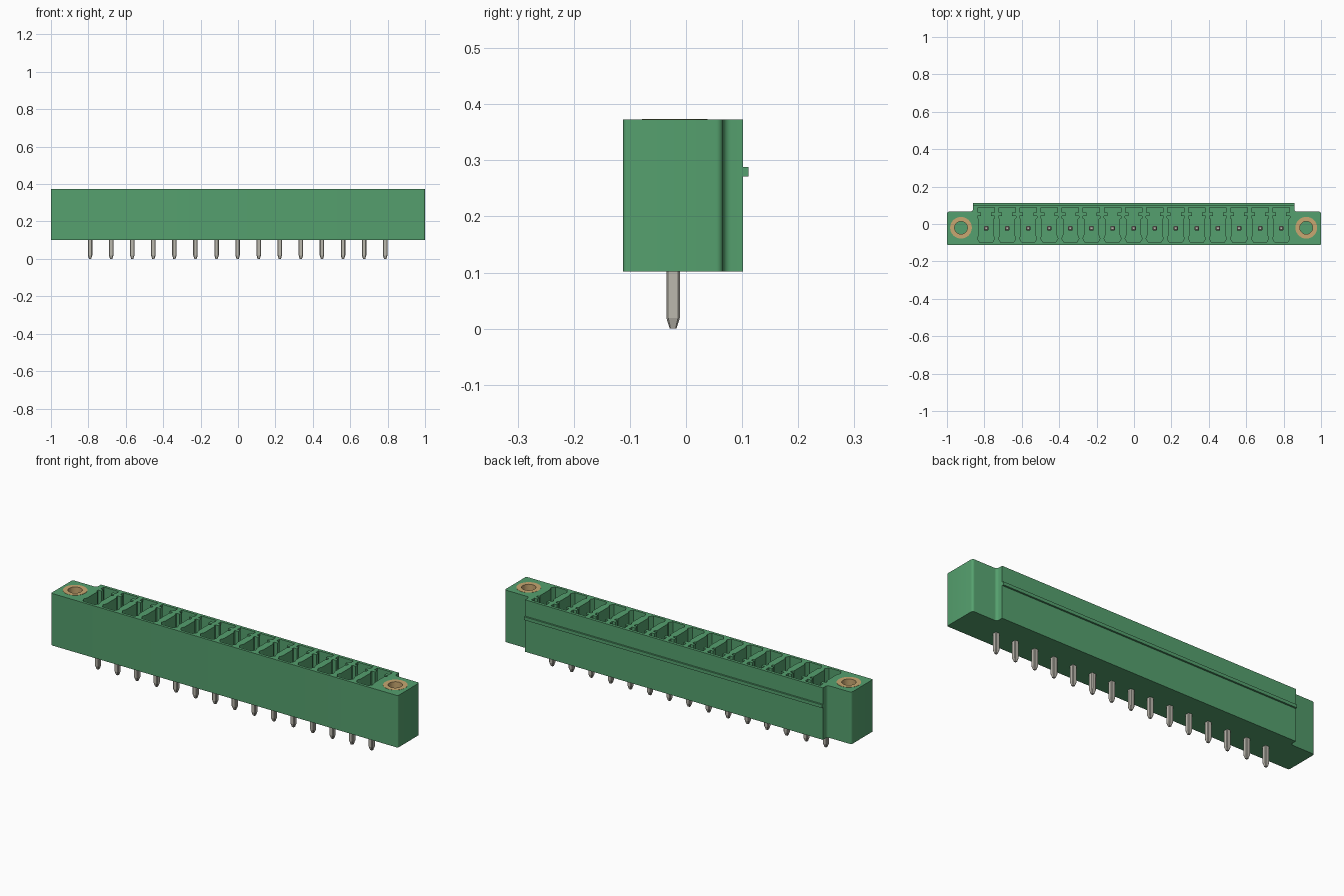
import bpy, bmesh, math

cube = bpy.data.objects.get("Cube")
if cube:
    bpy.data.objects.remove(cube, do_unlink=True)


def material(name, rgb):
    m = bpy.data.materials.new(name)
    m.use_nodes = True
    m.diffuse_color = (*rgb, 1)
    bsdf = next(n for n in m.node_tree.nodes if n.type == 'BSDF_PRINCIPLED')
    bsdf.inputs["Base Color"].default_value = (*rgb, 1)
    return m


GREEN = material("green plastic", (0.091, 0.352, 0.156))
METAL = material("tinned metal", (0.50, 0.48, 0.42))
BRASS = material("brass", (0.58, 0.39, 0.165))

BOTTOM, TOP, FLOOR = 0.102, 0.373, 0.15
COUNT, PITCH, MID_X = 15, 0.1127, -0.002
PIN_Y, SCREW_Y = -0.023, -0.020
SCREW_X = (-0.925, 0.921)


def loft(name, sections, mat, closed=False):
    """Skin a stack of equal-length (outline, z) sections; closed loops into a tube."""
    bm = bmesh.new()
    rings = [[bm.verts.new((x, y, z)) for x, y in pts] for pts, z in sections]
    n = len(rings[0])
    pairs = list(zip(rings, rings[1:]))
    if closed:
        pairs.append((rings[-1], rings[0]))
    else:
        bm.faces.new(rings[0][::-1])
        bm.faces.new(rings[-1])
    for a, b in pairs:
        for i in range(n):
            j = (i + 1) % n
            bm.faces.new((a[i], a[j], b[j], b[i]))
    bmesh.ops.recalc_face_normals(bm, faces=bm.faces)
    me = bpy.data.meshes.new(name)
    bm.to_mesh(me)
    bm.free()
    me.materials.append(mat)
    ob = bpy.data.objects.new(name, me)
    bpy.context.collection.objects.link(ob)
    return ob


def circle(cx, cy, r, n=40):
    return [(cx + r * math.cos(math.tau * i / n), cy + r * math.sin(math.tau * i / n))
            for i in range(n)]


def rounded(corners, steps=6):
    """Round each (x, y, radius) corner of a right-angled outline."""
    pts = []
    for i, (x, y, r) in enumerate(corners):
        if r == 0:
            pts.append((x, y))
            continue
        px, py, _ = corners[i - 1]
        nx, ny, _ = corners[(i + 1) % len(corners)]
        da, db = math.dist((x, y), (px, py)), math.dist((x, y), (nx, ny))
        ax, ay = (px - x) / da * r, (py - y) / da * r
        bx, by = (nx - x) / db * r, (ny - y) / db * r
        for k in range(steps + 1):
            t = math.pi / 2 * k / steps
            s, c = 1 - math.sin(t), 1 - math.cos(t)
            pts.append((x + ax * s + bx * c, y + ay * s + by * c))
    return pts


def smooth(ob):
    bpy.ops.object.select_all(action='DESELECT')
    ob.select_set(True)
    bpy.context.view_layer.objects.active = ob
    bpy.ops.object.shade_smooth_by_angle(angle=math.radians(30))


def cut(target, cutters):
    """Subtract the cutters, bake the result and discard the cutters."""
    for c in cutters:
        c.hide_render = True
        mod = target.modifiers.new("cut", 'BOOLEAN')
        mod.operation, mod.solver, mod.object = 'DIFFERENCE', 'EXACT', c
    dg = bpy.context.evaluated_depsgraph_get()
    me = bpy.data.meshes.new_from_object(target.evaluated_get(dg))
    target.modifiers.clear()
    target.data = me
    for c in cutters:
        bpy.data.objects.remove(c, do_unlink=True)


# Housing with a stepped, filleted outline
outline = rounded([
    (-1, -0.112, 0.008), (1, -0.112, 0.008),
    (1, 0.066, 0.012), (0.857, 0.066, 0.014), (0.857, 0.102, 0),
    (-0.861, 0.102, 0), (-0.861, 0.066, 0.014), (-1, 0.066, 0.012)])
housing = loft("housing", [(outline, BOTTOM), (outline, TOP)], GREEN)

# Contact chambers: coding slot at the back, narrow neck, wide chamber, tapered front
half = [(0.034, -0.098), (0.046, -0.078), (0.038, -0.058), (0.038, 0.026), (0.046, 0.032),
        (0.046, 0.044), (0.027, 0.044), (0.027, 0.062), (0.044, 0.062), (0.044, 0.087)]
xs = [MID_X + (i - (COUNT - 1) / 2) * PITCH for i in range(COUNT)]
cutters = []
for x in xs:
    pts = [(x + u, v) for u, v in half] + [(x - u, v) for u, v in reversed(half)]
    cutters.append(loft("chamber_cutter", [(pts, FLOOR), (pts, TOP + 0.05)], GREEN))
for sx in SCREW_X:
    ring = circle(sx, SCREW_Y, 0.058)
    cutters.append(loft("screw_cutter", [(ring, 0.2), (ring, TOP + 0.05)], GREEN))
cut(housing, cutters)
smooth(housing)

# Latch rib along the back
rib = [(-0.861, 0.100), (0.857, 0.100), (0.857, 0.111), (-0.861, 0.111)]
loft("latch_rib", [(rib, 0.271), (rib, 0.288)], GREEN)

# Threaded inserts in the end flanges
for side, sx in zip(("right", "left"), SCREW_X):
    outer, inner = circle(sx, SCREW_Y, 0.058), circle(sx, SCREW_Y, 0.034)
    smooth(loft(f"{side}_threaded_insert",
                [(outer, 0.2), (outer, TOP + 0.001), (inner, TOP + 0.001), (inner, 0.2)],
                BRASS, closed=True))


# Contact pins with chamfered edges and tapered ends
def pin_section(x, h):
    c = h * 0.72
    return [(x + u, PIN_Y + v) for u, v in
            [(h, -c), (h, c), (c, h), (-c, h), (-h, c), (-h, -c), (-c, -h), (c, -h)]]


for i, x in enumerate(xs):
    loft(f"contact_pin_{i + 1}",
         [(pin_section(x, h), z) for h, z in
          ((0.006, 0), (0.012, 0.019), (0.012, 0.315), (0.007, 0.33))], METAL)
